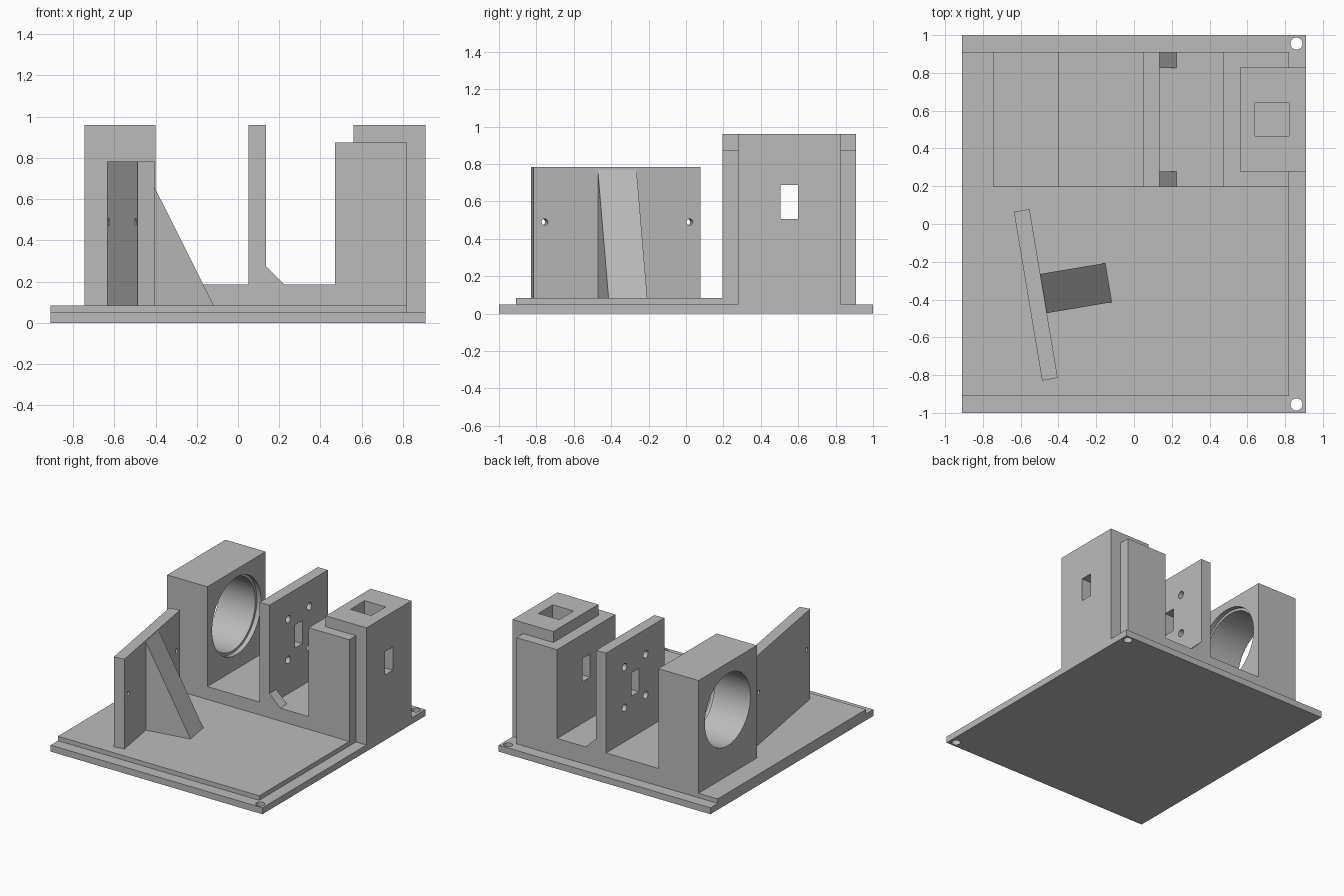
import bpy
from math import radians, pi
from mathutils import Matrix

if "Cube" in bpy.data.objects:
    bpy.data.objects.remove(bpy.data.objects["Cube"])

grey = bpy.data.materials.new("matte_grey")
grey.use_nodes = True
grey.diffuse_color = (0.5, 0.5, 0.5, 1)
grey.node_tree.nodes["Principled BSDF"].inputs["Base Color"].default_value = (0.5, 0.5, 0.5, 1)


def prism(name, outline, y0, y1):
    """Extrude an x-z outline along y."""
    n = len(outline)
    verts = [(x, y, z) for y in (y0, y1) for x, z in outline]
    faces = [tuple(range(n)), tuple(range(2 * n - 1, n - 1, -1))]
    faces += [(i, i + n, (i + 1) % n + n, (i + 1) % n) for i in range(n)]
    mesh = bpy.data.meshes.new(name)
    mesh.from_pydata(verts, [], faces)
    mesh.materials.append(grey)
    obj = bpy.data.objects.new(name, mesh)
    bpy.context.collection.objects.link(obj)
    return obj


def box(name, x0, x1, y0, y1, z0, z1):
    return prism(name, [(x0, z0), (x1, z0), (x1, z1), (x0, z1)], y0, y1)


def rod(x, y, z, radius, length, axis="X"):
    turn = (0, pi / 2, 0) if axis == "X" else (0, 0, 0)
    bpy.ops.mesh.primitive_cylinder_add(vertices=64, radius=radius, depth=length,
                                        location=(x, y, z), rotation=turn)
    obj = bpy.context.object
    obj.data.materials.append(grey)
    return obj


def cut(target, cutters):
    """Subtract each cutter from the target and discard it."""
    for cutter in cutters:
        cutter.hide_render = True
        mod = target.modifiers.new("hole", "BOOLEAN")
        mod.operation = "DIFFERENCE"
        mod.solver = "EXACT"
        mod.object = cutter
        bpy.ops.object.select_all(action="DESELECT")
        bpy.context.view_layer.objects.active = target
        target.select_set(True)
        bpy.ops.object.modifier_apply(modifier=mod.name)
        bpy.data.objects.remove(cutter)
    bpy.ops.object.shade_smooth_by_angle(angle=radians(30))


Y0, Y1, YC = 0.195, 0.91, 0.553   # row of holders, and its axis
ZC = 0.597                        # height of the axis
FLOOR, STEP, TOP = 0.085, 0.185, 0.96


def window():
    return box("window_cutter", -0.2, 1.1, YC - 0.047, YC + 0.047, ZC - 0.09, ZC + 0.09)


def pocket():
    return box("pocket_cutter", 0.64, 0.82, YC - 0.088, YC + 0.088, ZC - 0.09, 1.1)


# Base with two screw holes, and raised deck
base = box("base_plate", -0.91, 0.91, -1, 1, 0, 0.05)
cut(base, [rod(0.86, s * 0.955, 0.025, 0.032, 0.2, "Z") for s in (-1, 1)])
box("raised_deck", -0.91, 0.82, -0.91, 0.91, 0.05, FLOOR)
box("holder_strip", -0.4, 0.47, Y0, Y1, FLOOR, STEP)

# Ring block with a bore and a shallow wider seat
ring_block = box("ring_block", -0.745, -0.4, Y0, Y1, FLOOR, TOP)
cut(ring_block, [rod(-0.57, YC, ZC, 0.28, 0.6), rod(-0.4, YC, ZC, 0.3, 0.07)])

# Thin upright plate with slot, four holes and foot braces
upright = box("upright_plate", 0.05, 0.135, Y0, Y1, STEP, TOP)
cut(upright, [window()] + [rod(0.09, YC + a * 0.13, ZC + 0.01 + b * 0.158, 0.028, 0.3)
                           for a in (-1, 1) for b in (-1, 1)])
for side, y in (("front", Y0), ("back", Y1 - 0.083)):
    prism(side + "_foot_brace", [(0.135, STEP), (0.225, STEP), (0.135, 0.275)], y, y + 0.083)

# Tower: lower wide body and taller narrow housing
tower_body = box("tower_body", 0.47, 0.82, Y0, Y1, FLOOR, 0.875)
tower_housing = box("tower_housing", 0.56, 0.91, 0.277, 0.828, 0.05, TOP)
for part in (tower_body, tower_housing):
    cut(part, [window(), pocket()])

# Angled panel with two pin holes and a sloped brace
panel = box("angled_panel", -0.042, 0.042, -0.453, 0.453, FLOOR, 0.783)
cut(panel, [rod(0, s * 0.393, 0.49, 0.017, 0.3) for s in (-1, 1)])
brace = prism("panel_brace", [(0.042, FLOOR), (0.39, FLOOR), (0.042, 0.77)], -0.105, 0.105)
for part in (panel, brace):
    part.matrix_world = Matrix.Translation((-0.52, -0.375, 0)) @ Matrix.Rotation(radians(9.5), 4, "Z")
